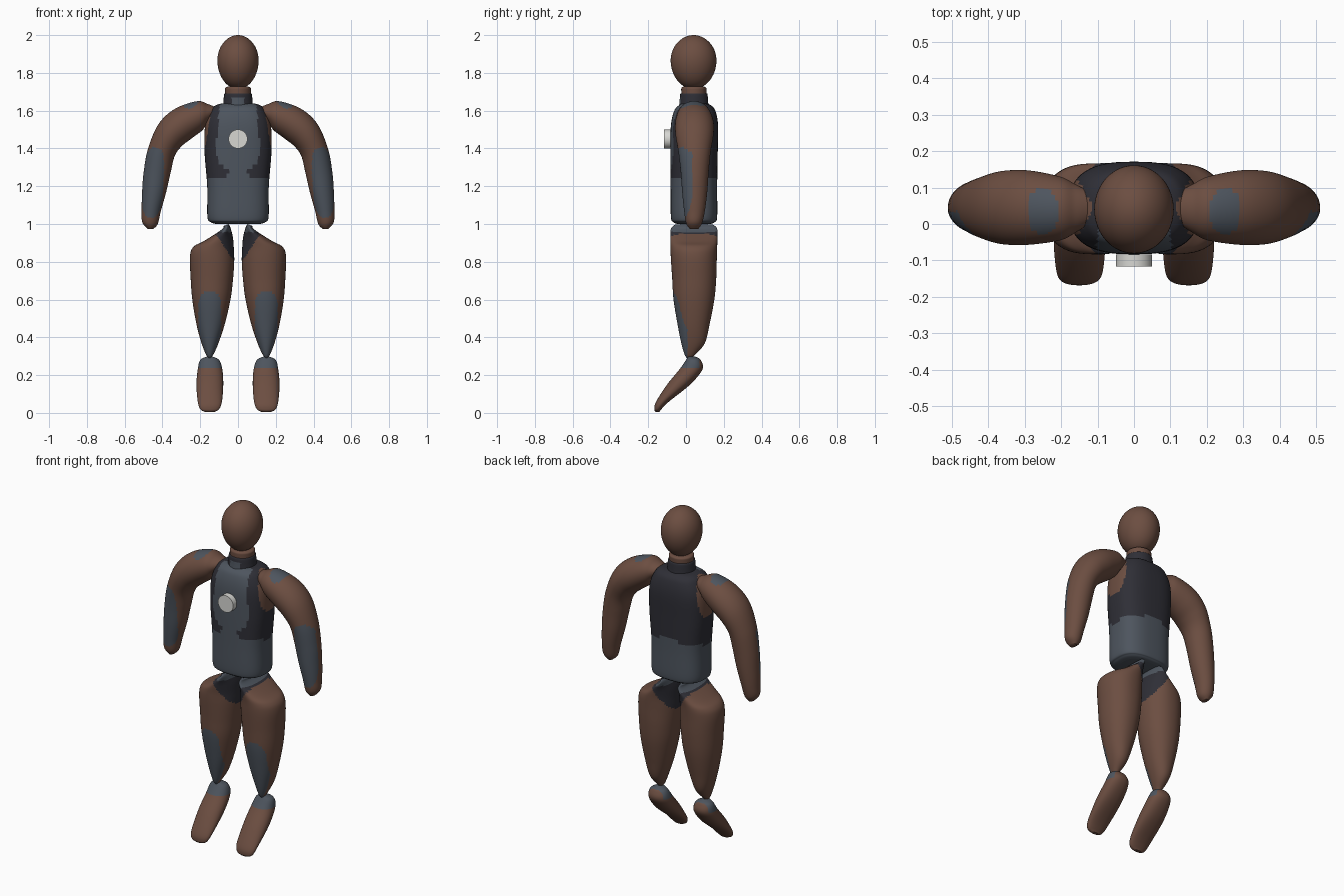
import bpy, bmesh, math
from mathutils import Vector, Matrix

if "Cube" in bpy.data.objects:
    bpy.data.objects.remove(bpy.data.objects["Cube"])

# Flat palette
PALETTE = [("brown", (.150, .076, .053)), ("slate_grey", (.075, .090, .112)),
           ("charcoal", (.028, .028, .037)), ("off_white", (.68, .68, .65))]
MATS = []
for mat_name, rgb in PALETTE:
    m = bpy.data.materials.new(mat_name)
    m.diffuse_color = (*rgb, 1)
    m.use_nodes = True
    m.node_tree.nodes["Principled BSDF"].inputs["Base Color"].default_value = m.diffuse_color
    MATS.append(m)
BROWN, SLATE, CHARCOAL, WHITE = range(4)


def finish(bm, name, rule, angle=50):
    """Turn a bmesh into a smooth object coloured by a rule on centre and normal."""
    bmesh.ops.recalc_face_normals(bm, faces=bm.faces)
    bm.normal_update()
    for f in bm.faces:
        c = f.calc_center_median()
        f.material_index = rule(abs(c.x), c.y, c.z, f.normal)
    mesh = bpy.data.meshes.new(name)
    bm.to_mesh(mesh)
    bm.free()
    for m in MATS:
        mesh.materials.append(m)
    ob = bpy.data.objects.new(name, mesh)
    bpy.context.collection.objects.link(ob)
    bpy.ops.object.select_all(action='DESELECT')
    ob.select_set(True)
    bpy.context.view_layer.objects.active = ob
    bpy.ops.object.shade_smooth_by_angle(angle=math.radians(angle))


def catmull(secs, steps):
    """Smoothly interpolate a list of section tuples."""
    out = []
    for i in range(len(secs) - 1):
        a, b, c, d = (secs[max(i - 1, 0)], secs[i], secs[i + 1],
                      secs[min(i + 2, len(secs) - 1)])
        for k in range(steps):
            t = k / steps
            out.append([.5 * (2 * q + (r - p) * t + (2 * p - 5 * q + 4 * r - s) * t * t
                              + (3 * q - p - 3 * r + s) * t ** 3)
                        for p, q, r, s in zip(a, b, c, d)])
    return out + [list(secs[-1])]


def loft(name, secs, rule, side=1, power=2.0, seg=72, steps=8):
    """Loft ovals; a section is outer (x, z), inner (x, z), front y, back y."""
    bm = bmesh.new()
    rings = []
    for x0, z0, x1, z1, y0, y1 in catmull(secs, steps):
        ring = []
        for j in range(seg):
            a = 2 * math.pi * j / seg
            u, v = math.cos(a), math.sin(a)
            u = math.copysign(abs(u) ** (2 / power), u)
            v = math.copysign(abs(v) ** (2 / power), v)
            ring.append(bm.verts.new((side * ((x0 + x1) / 2 + u * (x0 - x1) / 2),
                                      (y0 + y1) / 2 + v * (y1 - y0) / 2,
                                      (z0 + z1) / 2 + u * (z0 - z1) / 2)))
        rings.append(ring)
    for r, s in zip(rings, rings[1:]):
        for j in range(seg):
            k = (j + 1) % seg
            bm.faces.new((r[j], r[k], s[k], s[j]))
    bm.faces.new(rings[0])
    bm.faces.new(rings[-1])
    finish(bm, name, rule)


def upright(rows):
    """Centred sections from z, half width, front y, back y."""
    return [(w, z, -w, z, y0, y1) for z, w, y0, y1 in rows]


# Colour rules
def torso_rule(x, y, z, n):
    if z < 1.26 - x * x:
        return SLATE
    if y < .02 and n.y < -.1:
        if z > 1.40:
            width = .118 - .09 * (z - 1.40)
        else:
            width = max(.035, .118 * math.sqrt(max(0, 1 - ((1.40 - z) / .135) ** 2)))
        if x < width:
            return SLATE
    if x > .1 and ((y - .045) / .075) ** 2 + ((z - 1.51) / .12) ** 2 < 1:
        return BROWN
    return CHARCOAL


def arm_rule(x, y, z, n):
    if n.z > .2 and z > 1.5 and ((x - .25) / .043) ** 2 + ((y - .035) / .065) ** 2 < 1:
        return SLATE
    mid = .45 - .06 * (z - 1.21)
    if y < .035 and (abs(x - mid) / .055) ** 3 + (abs(z - 1.22) / .185) ** 3 < 1:
        return SLATE
    return BROWN


def leg_rule(x, y, z, n):
    if z > .958:
        return SLATE
    if z > .80 + (x - .02) * 1.5:
        return CHARCOAL
    top = .64 - .05 * (abs(x - .15) / .06) ** 4
    if n.y < -.3 and abs(x - .15) < .06 and z < top:
        return SLATE
    return BROWN


def foot_rule(x, y, z, n):
    return SLATE if z > .235 and y < .07 else BROWN


# Torso
loft("torso", upright([
    (1.00, .115, -.045, .130), (1.01, .145, -.068, .153), (1.04, .162, -.080, .165),
    (1.20, .163, -.082, .165), (1.38, .177, -.083, .168), (1.52, .174, -.080, .170),
    (1.60, .145, -.062, .155), (1.63, .115, -.035, .130), (1.64, .07, -.01, .10)]),
    torso_rule, power=2.7)

# Neck with collar
loft("neck", upright([(1.61, .062, -.02, .10), (1.70, .068, -.025, .108),
                      (1.722, .066, -.023, .106), (1.728, .05, -.01, .09)]),
     lambda x, y, z, n: BROWN)
loft("collar", upright([(1.62, .080, -.037, .120), (1.65, .077, -.034, .117),
                        (1.685, .074, -.031, .114), (1.692, .070, -.027, .110)]),
     lambda x, y, z, n: SLATE if z < 1.668 and x < .035 and y < 0 else CHARCOAL)

# Head
bm = bmesh.new()
bmesh.ops.create_uvsphere(bm, u_segments=48, v_segments=32, radius=1)
for v in bm.verts:
    k = 1 + .05 * v.co.z * (1 - v.co.z ** 2)
    v.co = Vector((v.co.x * .109 * k, .04 + v.co.y * .121 * k, 1.858 + v.co.z * .142))
finish(bm, "head", lambda x, y, z, n: BROWN)

# Chest disc
bm = bmesh.new()
bmesh.ops.create_cone(bm, cap_ends=True, segments=32, radius1=.05, radius2=.05, depth=.034,
                      matrix=Matrix.Translation((0, -.1, 1.45)) @ Matrix.Rotation(math.pi / 2, 4, 'X'))
finish(bm, "chest_disc", lambda x, y, z, n: WHITE, 30)

# Limb sections
ARM = [(.12, 1.62, .13, 1.57, .00, .09), (.16, 1.635, .165, 1.53, -.025, .11),
       (.217, 1.65, .19, 1.495, -.045, .13), (.333, 1.61, .25, 1.45, -.057, .147),
       (.42, 1.53, .30, 1.41, -.055, .145), (.476, 1.40, .335, 1.36, -.04, .13),
       (.50, 1.27, .355, 1.28, -.028, .12), (.508, 1.16, .38, 1.17, -.02, .112),
       (.51, 1.07, .408, 1.07, -.01, .10), (.507, 1.01, .425, 1.00, .00, .085),
       (.48, .975, .45, .973, .02, .065)]
LEG = [(.075, .99, .05, 1.00, -.06, .145), (.09, .968, .04, .98, -.08, .165),
       (.18, .91, .027, .93, -.083, .166), (.235, .88, .022, .87, -.082, .165),
       (.254, .83, .02, .80, -.08, .163), (.251, .72, .027, .70, -.073, .16),
       (.242, .60, .04, .60, -.066, .15), (.22, .47, .07, .47, -.045, .125),
       (.195, .375, .105, .365, -.025, .10), (.17, .31, .13, .31, -.008, .05),
       (.155, .29, .145, .29, .005, .03)]
FOOT = [(.165, .298, .135, .298, .01, .05), (.20, .28, .10, .28, .00, .078),
        (.213, .23, .083, .23, -.035, .087), (.220, .15, .078, .15, -.10, .022),
        (.213, .06, .085, .06, -.158, -.09), (.20, .02, .10, .02, -.168, -.13),
        (.175, .005, .125, .005, -.16, -.14)]

# Mirrored arms, legs and feet
for side, tag in ((1, "left"), (-1, "right")):
    loft(tag + "_arm", ARM, arm_rule, side)
    loft(tag + "_leg", LEG, leg_rule, side, 2.15)
    loft(tag + "_foot", FOOT, foot_rule, side, 2.2)
